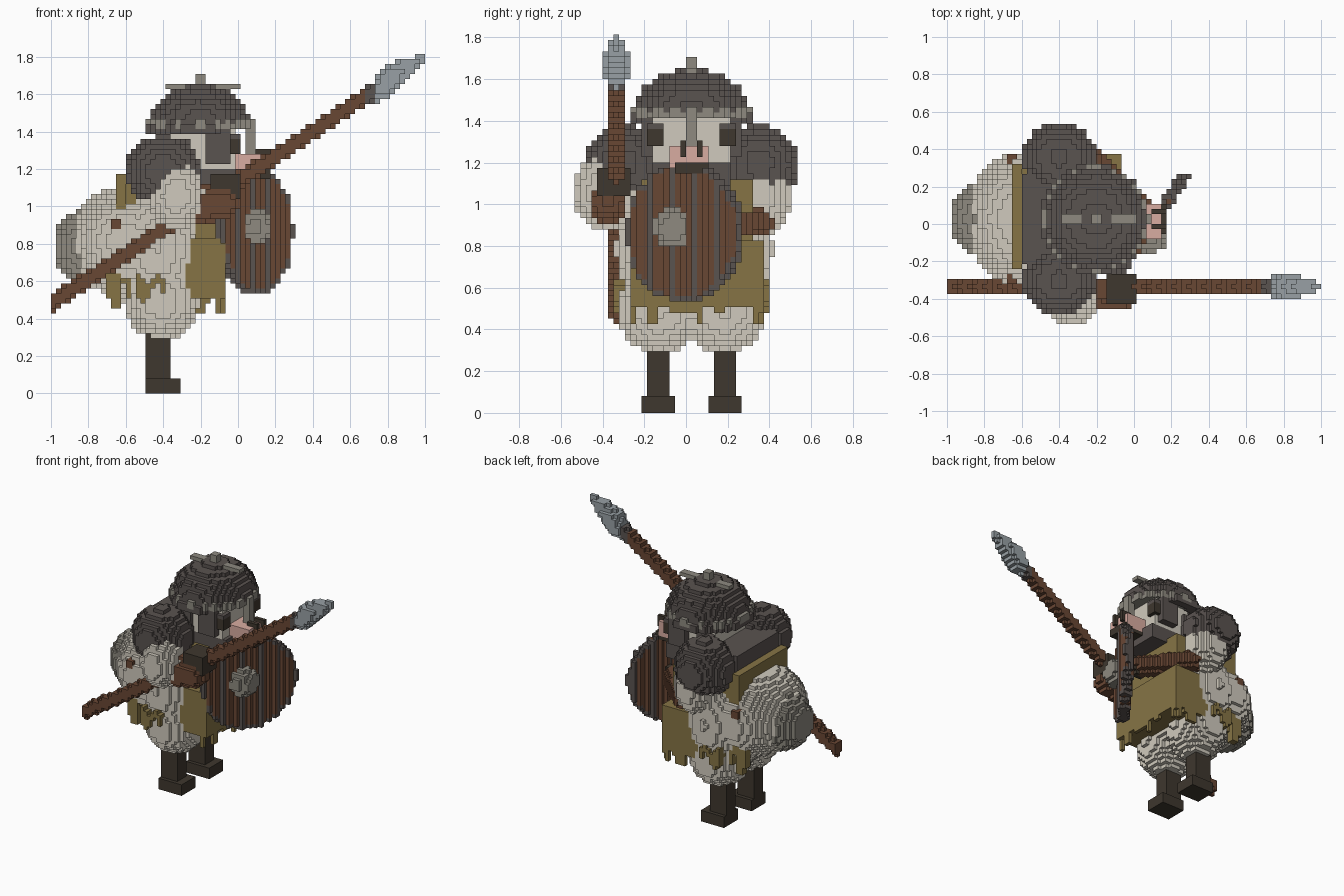
import bpy, bmesh, math, random
from mathutils import Vector

random.seed(4)
cube = bpy.data.objects.get("Cube")
if cube:
    bpy.data.objects.remove(cube)

S = 2 / 75      # cell size
MID = 0.027     # symmetry plane of the body


def lin(c):
    c /= 255
    return c / 12.92 if c <= 0.04 else ((c + 0.055) / 1.055) ** 2.4


def material(name, r, g, b):
    m = bpy.data.materials.new(name)
    col = (lin(r), lin(g), lin(b), 1)
    m.use_nodes = True
    m.diffuse_color = col
    m.node_tree.nodes["Principled BSDF"].inputs["Base Color"].default_value = col
    return m


CREAM = material("cream wool", 208, 202, 189)
FUR = material("dark grey", 90, 83, 80)
OLIVE = material("olive cloth", 134, 116, 69)
BROWN = material("brown wood", 105, 71, 52)
STEEL = material("blue steel", 152, 160, 165)
DARK = material("dark leather", 62, 55, 46)
GREY = material("warm grey", 142, 138, 128)
PINK = material("pink skin", 216, 172, 161)


# Shape rules: each returns a test for a point
def box(x0, x1, y0, y1, z0, z1):
    return lambda p: x0 <= p.x <= x1 and y0 <= p.y <= y1 and z0 <= p.z <= z1


def ball(c, r):
    return lambda p: sum(((a - b) / k) ** 2 for a, b, k in zip(p, c, r)) <= 1


def rod(a, b, r):
    a, b = Vector(a), Vector(b)
    d = b - a

    def test(p):
        t = min(1, max(0, (p - a).dot(d) / d.dot(d)))
        return (p - a - d * t).length <= r
    return test


def both(f, g):
    return lambda p: f(p) and g(p)


def voxels(name, test, mats, rule=None):
    """Fill the cells that pass the test and keep only their outer faces."""
    mats = mats if isinstance(mats, list) else [mats]
    cells = {}
    for i in range(75):
        for j in range(-21, 21):
            for k in range(68):
                p = Vector((-1 + (i + .5) * S, (j + .5) * S, (k + .5) * S))
                if test(p):
                    cells[i, j, k] = rule(p) if rule else 0
    bm = bmesh.new()
    verts = {}

    def vert(q):
        if q not in verts:
            verts[q] = bm.verts.new((-1 + q[0] * S, q[1] * S, q[2] * S))
        return verts[q]

    for cell, index in cells.items():
        for axis in range(3):
            u, v = (axis + 1) % 3, (axis + 2) % 3
            for side in (0, 1):
                near = list(cell)
                near[axis] += 2 * side - 1
                if tuple(near) in cells:
                    continue
                ring = []
                for du, dv in ((0, 0), (1, 0), (1, 1), (0, 1)):
                    q = list(cell)
                    q[axis] += side
                    q[u] += du
                    q[v] += dv
                    ring.append(vert(tuple(q)))
                face = bm.faces.new(ring if side else ring[::-1])
                face.material_index = index
    me = bpy.data.meshes.new(name)
    bm.to_mesh(me)
    bm.free()
    for m in mats:
        me.materials.append(m)
    bpy.context.collection.objects.link(bpy.data.objects.new(name, me))


# Legs, boots, breeches and shoulders in pairs
for side, s in (("right", -1), ("left", 1)):
    y = MID + s * .16
    voxels(side + "_leg", box(-.48, -.35, y - .055, y + .055, 0, .36), DARK)
    voxels(side + "_boot", box(-.49, -.3, y - .08, y + .08, 0, .08), DARK)
    voxels(side + "_breeches", ball((-.41, MID + s * .155, .5), (.2, .2, .22)), CREAM)
    y = MID + s * .325
    voxels(side + "_shoulder_fur",
           both(ball((-.4, y, 1.19), (.2, .19, .19)), lambda p: p.z > 1.03), FUR)

# Sleeves and wool coat
voxels("right_sleeve", ball((-.33, -.38, 1.06), (.145, .16, .19)), CREAM)
voxels("left_sleeve", ball((-.34, .35, 1.04), (.145, .16, .19)), CREAM)
voxels("wool_coat", ball((-.43, .04, .78), (.28, .375, .4)), CREAM)

# Tunic with a ragged hem
hem = {}


def tunic(p):
    if not box(-.6, -.07, -.28, .37, .36, 1.13)(p):
        return False
    if p.z > .82:
        return p.x < -.12 and -.22 < p.y < .32
    if p.x < -.36:
        return p.z > .5 and -.25 < p.y < .31
    edge = p.x > -.1 or p.y < -.25 or p.y > .34
    key = (round(p.x / S), round(p.y / S))
    low = hem.setdefault(key, random.choice((.5, .5, .47, .42))) if edge else .5
    return p.z > low


voxels("tunic", tunic, OLIVE)
for s in (-1, 1):
    tag = "right" if s < 0 else "left"
    y = MID + s * .335
    voxels(tag + "_tunic_rag", lambda p: abs(p.y - y) < .03 and -.54 < p.x < -.38
           and .53 + .05 * math.sin(p.x * 40) < p.z < .62 + .03 * math.sin(p.x * 55), OLIVE)
    voxels(tag + "_back_rag", lambda p: abs(p.y - MID - s * .27) < .03 and -.7 < p.x < -.62
           and .47 + .04 * math.sin(p.x * 60) < p.z < .65, OLIVE)
    y = MID + s * .32
    voxels(tag + "_pack_buckle", box(-.68, -.625, y - .03, y + .03, .875, .925), BROWN)

# Back pack
voxels("pack_board", box(-.66, -.59, -.25, .31, .6, 1.17), OLIVE)
voxels("pack_sack", both(ball((-.6, MID, .81), (.3, .355, .3)), lambda p: p.x < -.5), CREAM)
voxels("pack_end", both(ball((-.79, MID, .785), (.205, .2, .2)),
                        lambda p: p.x > -.973), GREY)

# Cape and collar
voxels("cape", box(-.6, -.3, -.22, .28, 1.06, 1.28), FUR)
voxels("collar", box(-.45, .02, -.17, .22, 1.1, 1.19), FUR)

# Head and face
voxels("head", box(-.38, -.02, -.17, .225, 1.14, 1.46), CREAM)
voxels("nape", box(-.4, -.25, -.2, .25, 1.14, 1.36), FUR)
for s in (-1, 1):
    tag = "right" if s < 0 else "left"
    y = MID + s * .2
    voxels(tag + "_sideburn", box(-.17, -.05, y - .03, y + .03, 1.24, 1.42), FUR)
    y = MID + s * .175
    voxels(tag + "_eye", box(-.045, .01, y - .038, y + .038, 1.29, 1.36), DARK)
    voxels(tag + "_eyebrow", box(-.03, .01, y - .045, y + .045, 1.36, 1.39), FUR)
    y = MID + s * .045
    voxels(tag + "_nostril", box(.1, .165, y - .014, y + .014, 1.24, 1.3), DARK)
voxels("snout", box(-.02, .14, -.085, .115, 1.18, 1.29), PINK)
voxels("mouth", box(0, .165, -.05, .1, 1.15, 1.205), DARK)

# Helmet
voxels("helmet_dome", both(ball((-.205, MID, 1.45), (.265, .272, .2)),
                           lambda p: p.z > 1.44), FUR)
voxels("helmet_brim", both(ball((-.205, MID, 1.435), (.282, .282, .4)),
                           lambda p: 1.41 < p.z < 1.465), GREY)
voxels("helmet_rim", lambda p: 1.38 < p.z < 1.43 and p.x < -.1
       and .23 < math.hypot(p.x + .205, p.y - MID) < .295, FUR)
voxels("helmet_crest", box(-.39, 0, 0, .054, 1.62, 1.655), GREY)
voxels("helmet_knob", box(-.225, -.175, 0, .054, 1.64, 1.7), GREY)
voxels("nose_guard", box(.04, .1, 0, .054, 1.28, 1.46), GREY)

# Round shield, turned toward the right
mid = Vector((.09, -.005, .865))
along = Vector((.57, .82, 0)).normalized()
out = Vector((along.y, -along.x, 0))


def shield(p):
    d = p - mid
    return abs(d.dot(out)) < .033 and math.hypot(d.dot(along), d.z) < .33


def plank_colour(p):
    d = p - mid
    rim = math.hypot(d.dot(along), d.z) > .312
    return 1 if rim or math.floor(p.y / S) % 4 == 1 else 0


voxels("shield", shield, [BROWN, FUR], plank_colour)
voxels("shield_boss", ball((.09, -.062, .885), (.095, .095, .1)), GREY)

# Forearms and gloves
voxels("left_forearm", rod((-.22, .35, .915), (.02, .1, .9), .068), BROWN)
voxels("left_glove", ball((.03, .08, .9), (.07, .07, .07)), DARK)
voxels("right_forearm", rod((-.25, -.375, .98), (-.08, -.375, 1.02), .087), BROWN)
voxels("right_cuff", box(-.22, -.12, -.41, -.3, .95, 1.12), BROWN)
voxels("right_glove", box(-.14, 0, -.415, -.275, 1.05, 1.18), DARK)


# Spear
def off_axis(p):
    z = .5 + .657 * (p.x + .97)
    return math.hypot(p.y + .333, .836 * (p.z - z))


def spear_head(p):
    r = min((p.x - .62) * .45, (1.05 - p.x) * .33, .072)
    return p.x > .74 and off_axis(p) < r


voxels("spear_shaft", lambda p: p.x < .67 and off_axis(p) < .042, BROWN)
voxels("spear_socket", lambda p: .67 < p.x < .74 and off_axis(p) < .046, FUR)
voxels("spear_head", spear_head, STEEL)
